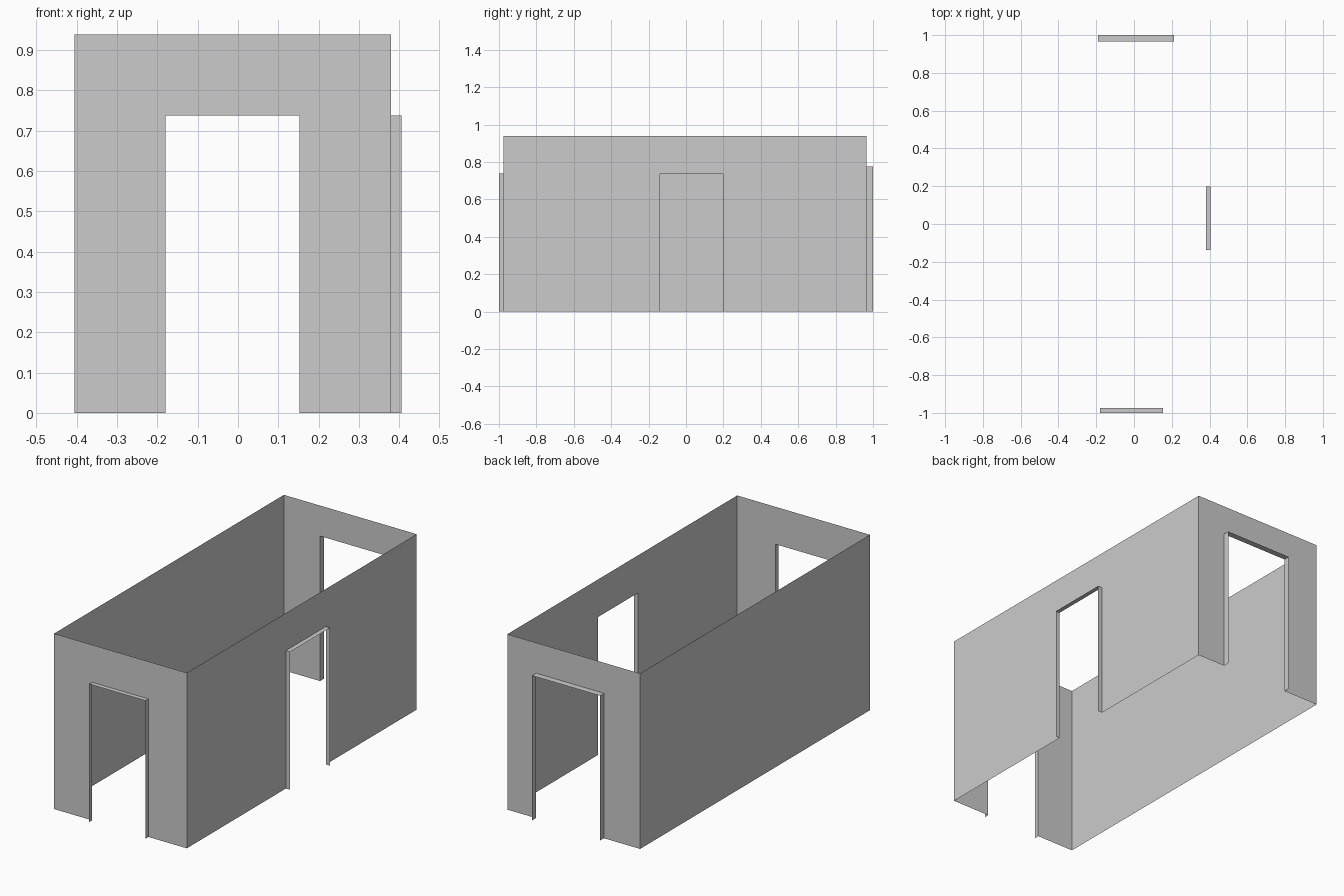
import bpy
from mathutils import Vector

if "Cube" in bpy.data.objects:
    bpy.data.objects.remove(bpy.data.objects["Cube"])

X0, X1 = -0.405, 0.38      # side wall planes
Y0, Y1 = -0.975, 0.966     # end wall planes
H = 0.938                  # wall height


def add_mesh(name, verts, faces):
    mesh = bpy.data.meshes.new(name)
    mesh.from_pydata(verts, [], faces)
    obj = bpy.data.objects.new(name, mesh)
    bpy.context.collection.objects.link(obj)
    return obj


def wall(name, start, end, door=None):
    """Thin wall from start to end (outside on the right-hand side of travel).
    door = (from, to, height, reveal depth), measured along the wall."""
    a, b = Vector((*start, 0)), Vector((*end, 0))
    along = (b - a).normalized()
    out = Vector((along.y, -along.x, 0))
    length = (b - a).length

    def at(s, z, depth=0):
        return a + along * s + out * depth + Vector((0, 0, z))

    if door is None:
        add_mesh(name, [at(0, 0), at(length, 0), at(length, H), at(0, H)], [(0, 1, 2, 3)])
        return
    d0, d1, dh, depth = door
    # wall panels around the doorway
    add_mesh(name,
             [at(0, 0), at(d0, 0), at(d0, dh), at(d1, dh), at(d1, 0),
              at(length, 0), at(length, H), at(0, H)],
             [(0, 1, 2, 7), (2, 3, 6, 7), (3, 4, 5, 6)])
    # reveal: jambs and lintel pushed outwards
    path = [(d0, 0), (d0, dh), (d1, dh), (d1, 0)]
    add_mesh(name + "_door_reveal",
             [at(s, z) for s, z in path] + [at(s, z, depth) for s, z in path],
             [(i, i + 4, i + 5, i + 1) for i in range(3)])


# four walls, anticlockwise seen from above
wall("front_wall", (X0, Y0), (X1, Y0), (-0.18 - X0, 0.153 - X0, 0.738, 0.025))
wall("right_wall", (X1, Y0), (X1, Y1), (-0.138 - Y0, 0.199 - Y0, 0.737, 0.025))
wall("back_wall", (X1, Y1), (X0, Y1), (X1 - 0.211, X1 + 0.191, 0.775, 0.034))
wall("left_wall", (X0, Y1), (X0, Y0))
